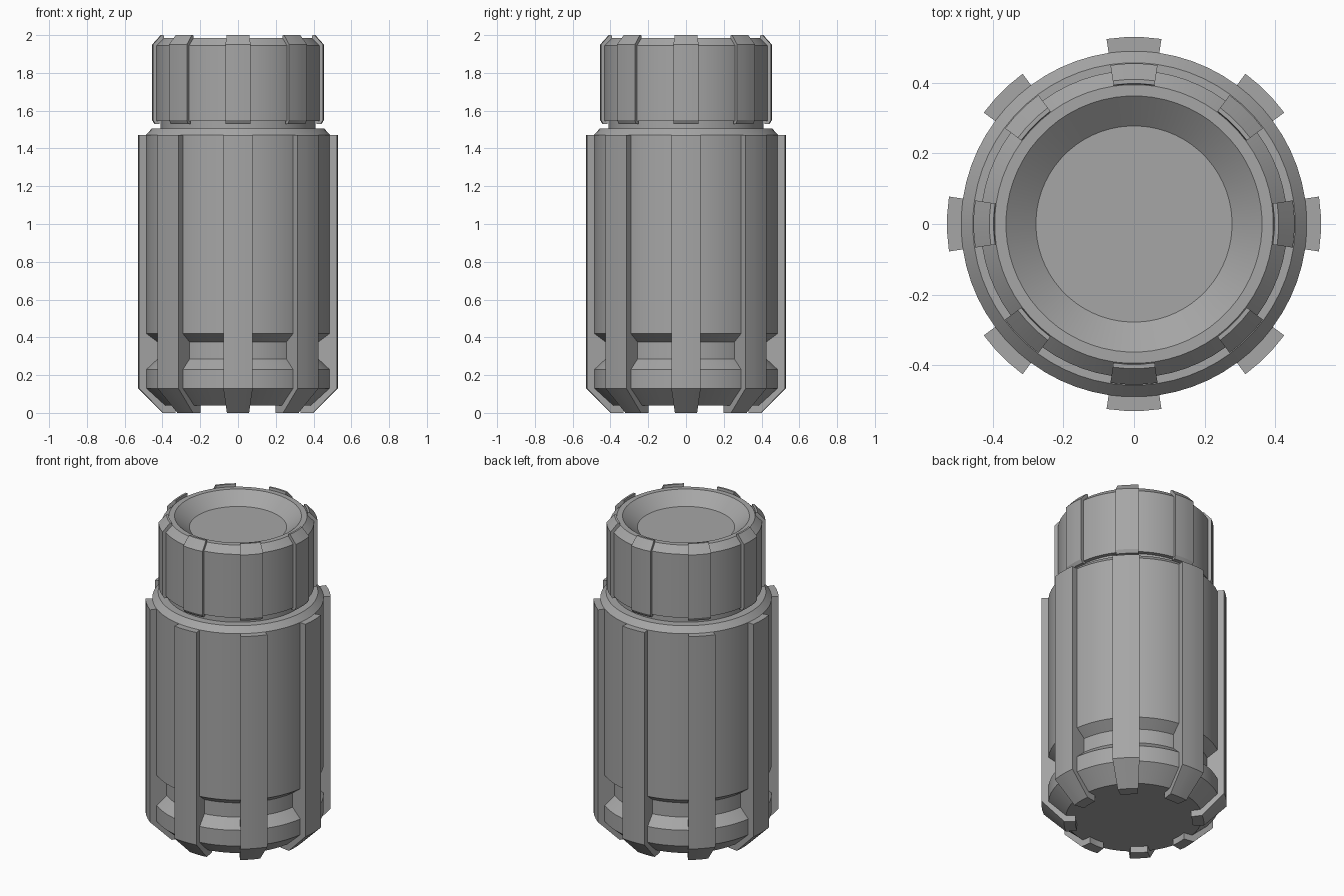
import bpy, bmesh
from math import sin, cos, pi, radians

cube = bpy.data.objects.get("Cube")
if cube:
    bpy.data.objects.remove(cube, do_unlink=True)

SIDES = 64            # facets around the full circle
STEP = 2 * pi / SIDES
RIBS = 8              # ribs around the body and cap
RIB_FACETS = 3        # facets spanned by each rib

grey = bpy.data.materials.new("mid_grey")
grey.use_nodes = True
colour = (0.38, 0.38, 0.38, 1)
grey.diffuse_color = colour
grey.node_tree.nodes["Principled BSDF"].inputs["Base Color"].default_value = colour


def sweep(bm, profile, start, facets, closed):
    """Turn an (r, z) profile around z, either fully or as a capped arc."""
    count = facets if closed else facets + 1
    rings = []
    for i in range(count):
        a = start + i * STEP
        rings.append([bm.verts.new((r * cos(a), r * sin(a), z)) for r, z in profile])
    n = len(profile)
    spans = n - 1 if closed else n
    for i in range(facets):
        a, b = rings[i], rings[(i + 1) % count]
        for j in range(spans):
            k = (j + 1) % n
            bm.faces.new((a[j], b[j], b[k], a[k]))
    if not closed:
        bm.faces.new(rings[0])
        bm.faces.new(rings[-1][::-1])


def finish(name, bm):
    """Weld, orient and smooth the mesh with sharp corners kept."""
    bmesh.ops.remove_doubles(bm, verts=bm.verts, dist=0.0005)
    bmesh.ops.recalc_face_normals(bm, faces=bm.faces)
    bm.normal_update()
    for f in bm.faces:
        f.smooth = True
    for e in bm.edges:
        e.smooth = e.calc_face_angle(0) < radians(30)
    mesh = bpy.data.meshes.new(name)
    bm.to_mesh(mesh)
    bm.free()
    mesh.materials.append(grey)
    obj = bpy.data.objects.new(name, mesh)
    bpy.context.collection.objects.link(obj)


def lathe(name, profile):
    bm = bmesh.new()
    sweep(bm, profile, -STEP / 2, SIDES, True)
    finish(name, bm)


def ribs(name, profile):
    bm = bmesh.new()
    for i in range(RIBS):
        middle = i * 2 * pi / RIBS
        sweep(bm, profile, middle - STEP * RIB_FACETS / 2, RIB_FACETS, False)
    finish(name, bm)


# Canister body with chamfered foot, recessed band and neck
lathe("body", [(0, .04), (.39, .04), (.49, .13), (.49, .23), (.43, .285),
               (.43, .375), (.49, .42), (.49, 1.47), (.457, 1.505),
               (.41, 1.505), (.41, 1.6), (0, 1.6)])

# Long ribs that fold under the foot
ribs("body_ribs", [(.42, 1.47), (.53, 1.47), (.53, .13), (.40, 0),
                   (.335, 0), (.335, .06), (.42, .13)])

# Cap with a dished top
lathe("cap", [(0, 1.545), (.435, 1.545), (.435, 1.945), (.395, 1.985),
              (.363, 1.985), (.278, 1.915), (0, 1.915)])

# Short ribs gripping the cap
ribs("cap_ribs", [(.42, 1.53), (.443, 1.53), (.455, 1.55), (.455, 1.95),
                  (.41, 2), (.398, 2), (.394, 1.97), (.42, 1.93)])
